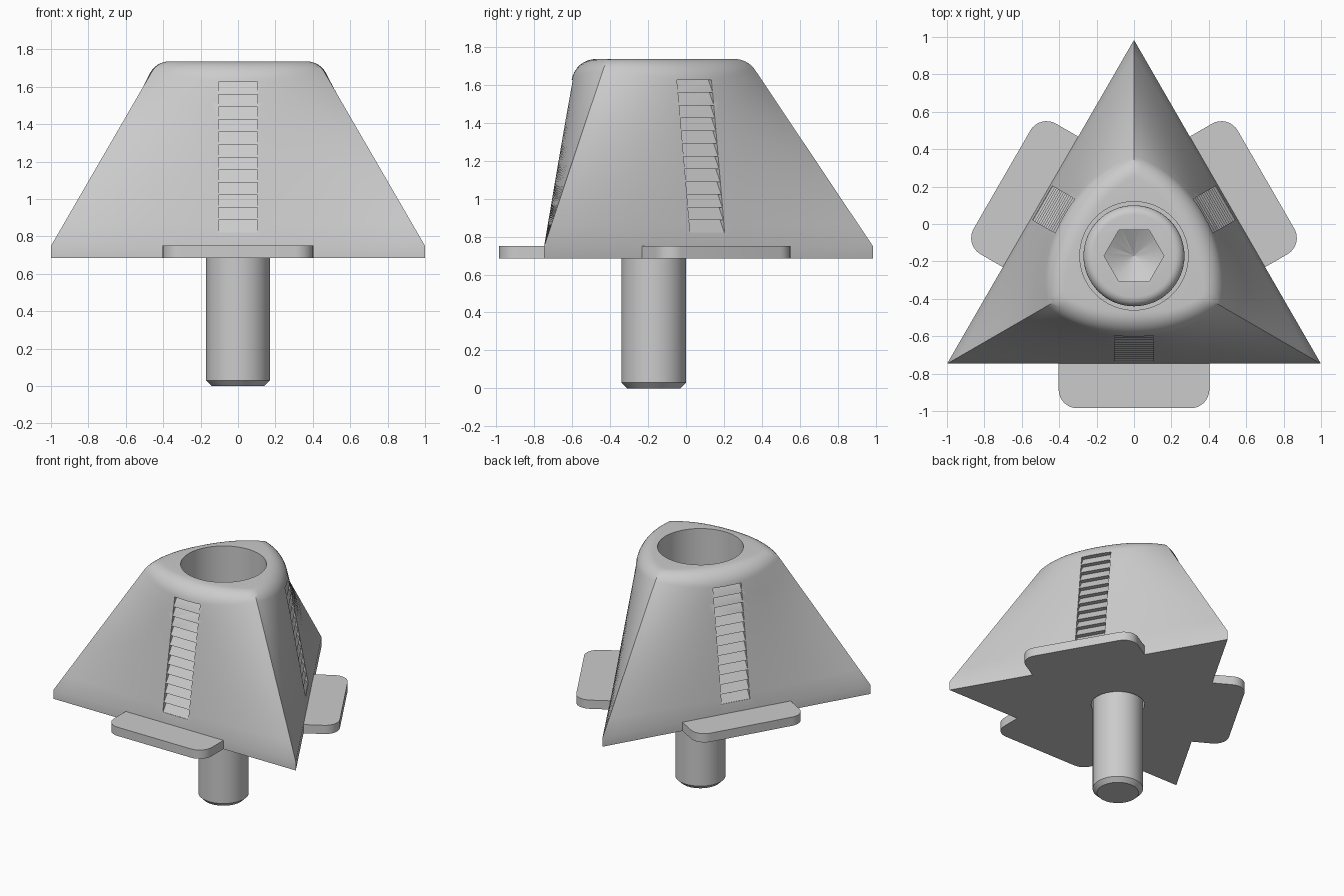
import bpy, bmesh
from math import sin, cos, asin, tan, pi, radians
from mathutils import Vector, Matrix

if "Cube" in bpy.data.objects:
    bpy.data.objects.remove(bpy.data.objects["Cube"])

AXIS = Vector((0, -0.17, 0))          # screw axis and centre of the triangle
BASE, RIM, TOP = 0.685, 0.75, 1.735   # body heights
IN_R = 0.577                          # inner radius of the base triangle

metal = bpy.data.materials.new("plain grey")
metal.use_nodes = True
grey = (0.6, 0.6, 0.6, 1)
metal.diffuse_color = grey
metal.node_tree.nodes["Principled BSDF"].inputs["Base Color"].default_value = grey


def turn(k):
    return Matrix.Rotation(k * 2 * pi / 3, 4, 'Z')


def make(name, bm):
    bmesh.ops.recalc_face_normals(bm, faces=bm.faces)
    me = bpy.data.meshes.new(name)
    bm.to_mesh(me)
    bm.free()
    me.materials.append(metal)
    ob = bpy.data.objects.new(name, me)
    ob.location = AXIS
    bpy.context.collection.objects.link(ob)
    return ob


def loft(name, rings):
    """Join equal closed rings with quads and cap both ends."""
    bm = bmesh.new()
    vs = [[bm.verts.new(p) for p in ring] for ring in rings]
    n = len(vs[0])
    for a, b in zip(vs, vs[1:]):
        for i in range(n):
            j = (i + 1) % n
            bm.faces.new((a[i], a[j], b[j], b[i]))
    bm.faces.new(vs[0][::-1])
    bm.faces.new(vs[-1])
    return make(name, bm)


def revolve(name, profile, n=64):
    return loft(name, [[Vector((r * cos(2 * pi * i / n), r * sin(2 * pi * i / n), z))
                        for i in range(n)] for r, z in profile])


def cut(ob, cutter):
    mod = ob.modifiers.new("cut", 'BOOLEAN')
    mod.operation, mod.solver, mod.object = 'DIFFERENCE', 'EXACT', cutter
    bpy.context.view_layer.update()
    bpy.context.view_layer.objects.active = ob
    bpy.ops.object.modifier_apply(modifier=mod.name)
    bpy.data.objects.remove(cutter)


def smooth(ob, angle=30):
    bpy.ops.object.select_all(action='DESELECT')
    ob.select_set(True)
    bpy.context.view_layer.objects.active = ob
    bpy.ops.object.shade_smooth_by_angle(angle=radians(angle))


# Body: a triangle lofted to a bulged triangle, with a rounded upper edge
corner, bulge, fillet, STEPS = 0.495, 0.414, 0.13, 24
half = corner * sin(pi / 3)
sag = bulge - corner / 2
rho = (half ** 2 + sag ** 2) / (2 * sag)
alpha = asin(half / rho)
columns = []
for k in range(3):
    for i in range(STEPS):
        t = 2 * i / STEPS - 1
        low = Vector((t * IN_R * tan(pi / 3), -IN_R, RIM))
        high = Vector((rho * sin(t * alpha), rho - bulge - rho * cos(t * alpha), TOP))
        down = (low - high).normalized()
        inward = Vector((-high.x, -high.y, 0)).normalized()
        theta = down.angle(inward)
        d, w = fillet / tan(theta / 2), sin(theta / 2)
        start, end = high + down * d, high + inward * d
        col = [Vector((low.x, low.y, BASE))]
        col += [low.lerp(start, s / 8) for s in range(8)]
        for s in range(9):
            u = s / 8
            a, b, c = (1 - u) ** 2, 2 * u * (1 - u) * w, u * u
            col.append((start * a + high * b + end * c) / (a + b + c))
        columns.append([turn(k) @ p for p in col])
body = loft("body", list(zip(*columns)))

# Stepped bore for the screw
cut(body, revolve("bore_cutter", [(0.18, 0.5), (0.18, 0.9), (0.29, 0.9), (0.29, 2)]))

# Sawtooth strips cut in the three sides
TEETH, Z0, Z1, DEPTH = 12, 0.82, 1.625, 0.035


def face_y(z):
    return -IN_R + (IN_R - bulge) * (z - RIM) / (TOP - RIM) + 0.003


saw = [(-0.9, Z0)]
for i in range(TEETH):
    za, zb = (Z0 + (Z1 - Z0) * j / TEETH for j in (i, i + 1))
    saw += [(face_y(za), za), (face_y(zb) + DEPTH, zb)]
saw.append((-0.9, Z1))
for k in range(3):
    rings = [[turn(k) @ Vector((x, y, z)) for y, z in saw] for x in (-0.105, 0.105)]
    cut(body, loft("teeth_cutter", rings))
smooth(body)

# Rounded tabs, one on each side
REACH, WIDE, ROUND = 0.815, 0.403, 0.1
outline = [(WIDE, -IN_R), (-WIDE, -IN_R)]
for side, first in ((-1, pi), (1, 1.5 * pi)):
    for i in range(9):
        a = first + i * pi / 16
        outline.append((side * (WIDE - ROUND) + ROUND * cos(a),
                        ROUND - REACH + ROUND * sin(a)))
for k in range(3):
    smooth(loft("tab_%d" % (k + 1), [[turn(k) @ Vector((x, y, z)) for x, y in outline]
                                     for z in (BASE, RIM)]))

# Screw: chamfered shank and a round-edged head
HEAD, EDGE = 1.24, 0.05
profile = [(0.14, 0), (0.17, 0.03), (0.17, 0.9), (0.27, 0.9)]
profile += [(0.27 - EDGE + EDGE * cos(i * pi / 12), HEAD - EDGE + EDGE * sin(i * pi / 12))
            for i in range(7)]
screw = revolve("screw", profile)

# Hexagonal socket with a conical floor
corners = [Vector((0.16 * cos(i * pi / 3), 0.16 * sin(i * pi / 3), 0)) for i in range(6)]
hexagon = [corners[i].lerp(corners[(i + 1) % 6], j / 8) for i in range(6) for j in range(8)]


def socket_ring(scale, z, slope):
    return [p * scale + Vector((0, 0, z + slope * p.length * scale)) for p in hexagon]


cut(screw, loft("socket_cutter", [socket_ring(0.01, 0.98, 0.58), socket_ring(1, 0.98, 0.58),
                                  socket_ring(1, HEAD + 0.1, 0)]))
smooth(screw)
